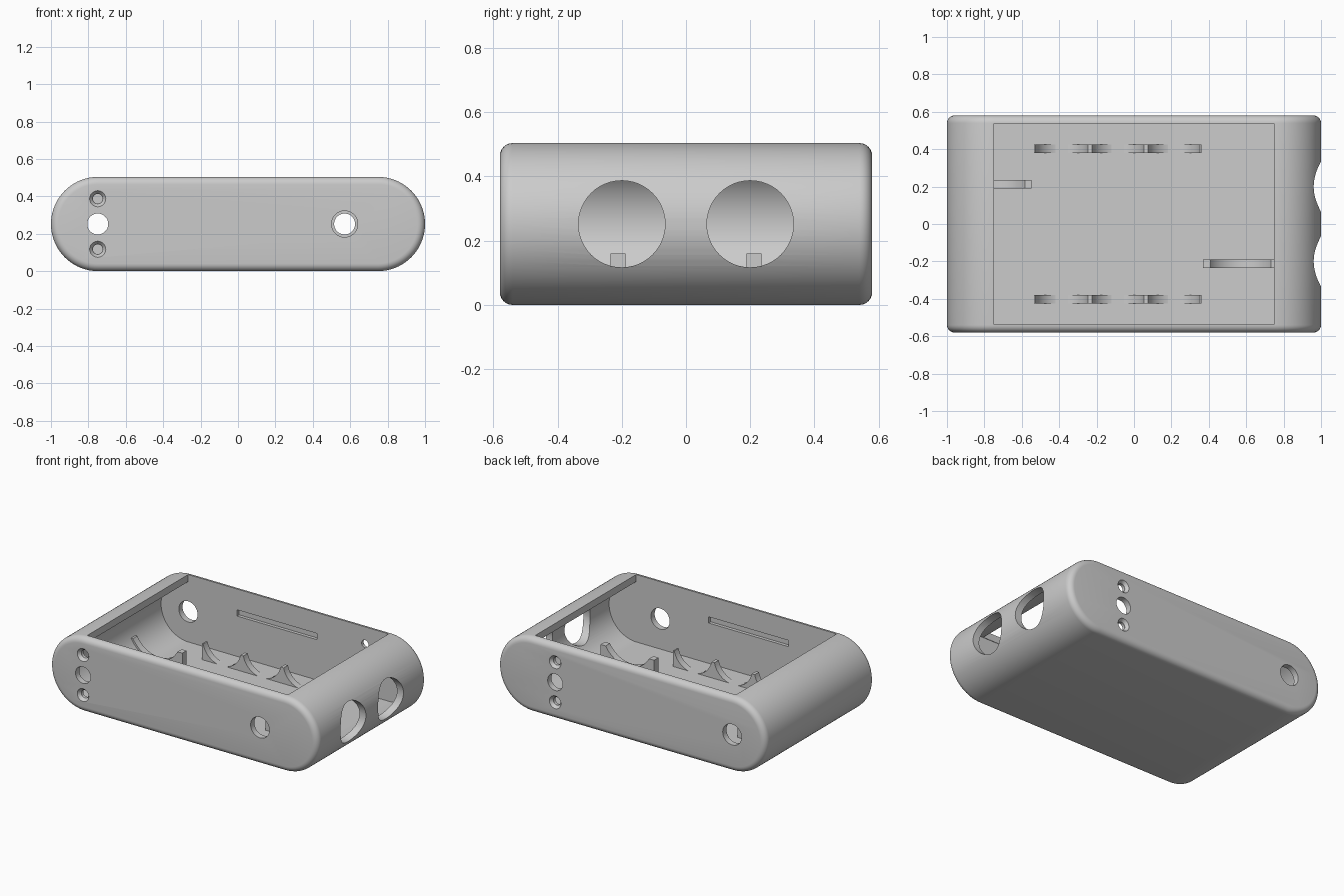
import bpy, bmesh, math
from mathutils import Vector

cube = bpy.data.objects.get("Cube")
if cube:
    bpy.data.objects.remove(cube, do_unlink=True)

R = 0.252          # half height of the case
HALF = 0.58        # half depth
FLAT = 0.748       # half width of the flat middle
WALL = 0.048
FILLET = 0.04
FLOOR = WALL

grey = bpy.data.materials.new("plain_grey")
grey.use_nodes = True
grey.diffuse_color = (0.6, 0.6, 0.6, 1)
grey.node_tree.nodes["Principled BSDF"].inputs["Base Color"].default_value = (0.6, 0.6, 0.6, 1)


def finish(name, bm):
    bmesh.ops.recalc_face_normals(bm, faces=bm.faces)
    mesh = bpy.data.meshes.new(name)
    bm.to_mesh(mesh)
    bm.free()
    mesh.materials.append(grey)
    obj = bpy.data.objects.new(name, mesh)
    bpy.context.collection.objects.link(obj)
    return obj


def arc(cx, cz, r, a0, a1, n):
    steps = [math.radians(a0 + (a1 - a0) * i / n) for i in range(n + 1)]
    return [(cx + r * math.cos(a), cz + r * math.sin(a)) for a in steps]


def stadium(r):
    return arc(FLAT, R, r, -90, 90, 40) + arc(-FLAT, R, r, 90, 270, 40)


def loft(name, sections):
    """Skin (y, xz profile) sections of equal point count and cap both ends."""
    bm = bmesh.new()
    rings = [[bm.verts.new((x, y, z)) for x, z in prof] for y, prof in sections]
    for a, b in zip(rings, rings[1:]):
        for i in range(len(a)):
            j = (i + 1) % len(a)
            bm.faces.new((a[i], a[j], b[j], b[i]))
    bm.faces.new(rings[0])
    bm.faces.new(rings[-1])
    return finish(name, bm)


def box(name, x0, x1, y0, y1, z0, z1):
    prof = [(x0, z0), (x1, z0), (x1, z1), (x0, z1)]
    return loft(name, [(y0, prof), (y1, prof)])


def drill(centre, axis, r_in, r_out, depth):
    """Round cutter along an axis, wider or narrower at its outer end."""
    bm = bmesh.new()
    bmesh.ops.create_cone(bm, cap_ends=True, segments=48, radius1=r_in, radius2=r_out, depth=depth)
    quat = Vector(axis).to_track_quat('Z', 'Y')
    bmesh.ops.rotate(bm, verts=bm.verts, matrix=quat.to_matrix())
    bmesh.ops.translate(bm, verts=bm.verts, vec=centre)
    return finish("cutter", bm)


def smooth(obj):
    bpy.ops.object.select_all(action='DESELECT')
    obj.select_set(True)
    bpy.context.view_layer.objects.active = obj
    bpy.ops.object.shade_smooth_by_angle(angle=math.radians(30))


def cut(target, cutter):
    cutter.hide_render = True
    mod = target.modifiers.new("cut", 'BOOLEAN')
    mod.operation = 'DIFFERENCE'
    mod.solver = 'EXACT'
    mod.object = cutter
    bpy.context.view_layer.objects.active = target
    bpy.ops.object.modifier_apply(modifier=mod.name)
    bpy.data.objects.remove(cutter, do_unlink=True)


# Outer case with rounded front and back rims, skinned from back to front
rim = []
for i in range(7):
    a = math.pi / 2 * i / 6
    rim.append((HALF - FILLET * (1 - math.sin(a)), R - FILLET * (1 - math.cos(a))))
sections = [(y, stadium(r)) for y, r in reversed(rim)]
sections += [(-y, stadium(r)) for y, r in rim]
case = loft("case", sections)

# Hollow inside and the top opening
inner = stadium(R - WALL)
cut(case, loft("cutter", [(-0.54, inner), (0.54, inner)]))
cut(case, box("cutter", -FLAT, FLAT, -0.537, 0.537, 0.4, 0.6))

# Two large round ports in one end
for y in (-0.2, 0.2):
    cut(case, drill((0.95, y, R), (1, 0, 0), 0.135, 0.135, 0.3))

# Side holes, screw holes and lid slots, turned half a circle from front to back
for s in (-1, 1):
    out = (0, s, 0)
    group_x, single_x = (-0.75, 0.57) if s < 0 else (0.57, -0.75)
    cut(case, drill((single_x, s * 0.56, R), out, 0.07, 0.07, 0.16))
    cut(case, drill((group_x, s * 0.56, R), out, 0.056, 0.056, 0.16))
    for dz in (-0.135, 0.135):
        cut(case, drill((group_x, s * 0.56, R + dz), out, 0.026, 0.026, 0.16))
        cut(case, drill((group_x, s * 0.575, R + dz), out, 0.027, 0.051, 0.03))
    y0, y1 = sorted((s * 0.5, s * 0.562))
    cut(case, box("cutter", -0.385, 0.21, y0, y1, 0.32, 0.362))
smooth(case)


def cradle(name, y, base, x0, x1, top, centres, r, cz):
    """Upright rib whose top edge is scooped by round seats."""
    prof = list(base) + [(x0, top)]
    a = math.degrees(math.asin((cz - top) / r))
    for cx in centres:
        seat = arc(cx, cz, r, 180 + a, 360 - a, 24)
        prof += [(x, max(z, FLOOR - 0.004)) for x, z in seat]
    prof.append((x1, top))
    smooth(loft(name, [(y - 0.023, prof), (y + 0.023, prof)]))


LOW = FLOOR - 0.015
# Triple cradles along the front and back
for name, y in (("front_cradle", -0.402), ("back_cradle", 0.402)):
    cradle(name, y, [(0.362, LOW), (-0.535, LOW)], -0.535, 0.362, 0.155,
           (-0.386, -0.086, 0.214), 0.143, 0.187)

# Single cradles near the two ends
cradle("right_end_cradle", -0.212, [(0.77, LOW), (0.37, LOW)], 0.37, 0.77, 0.16,
       (0.57,), 0.186, R)
curved_base = [(-0.548, LOW)] + arc(-FLAT, R, 0.218, 270, 206, 12)
cradle("left_end_cradle", 0.212, curved_base, -0.945, -0.548, 0.16,
       (-0.75,), 0.19, R)
